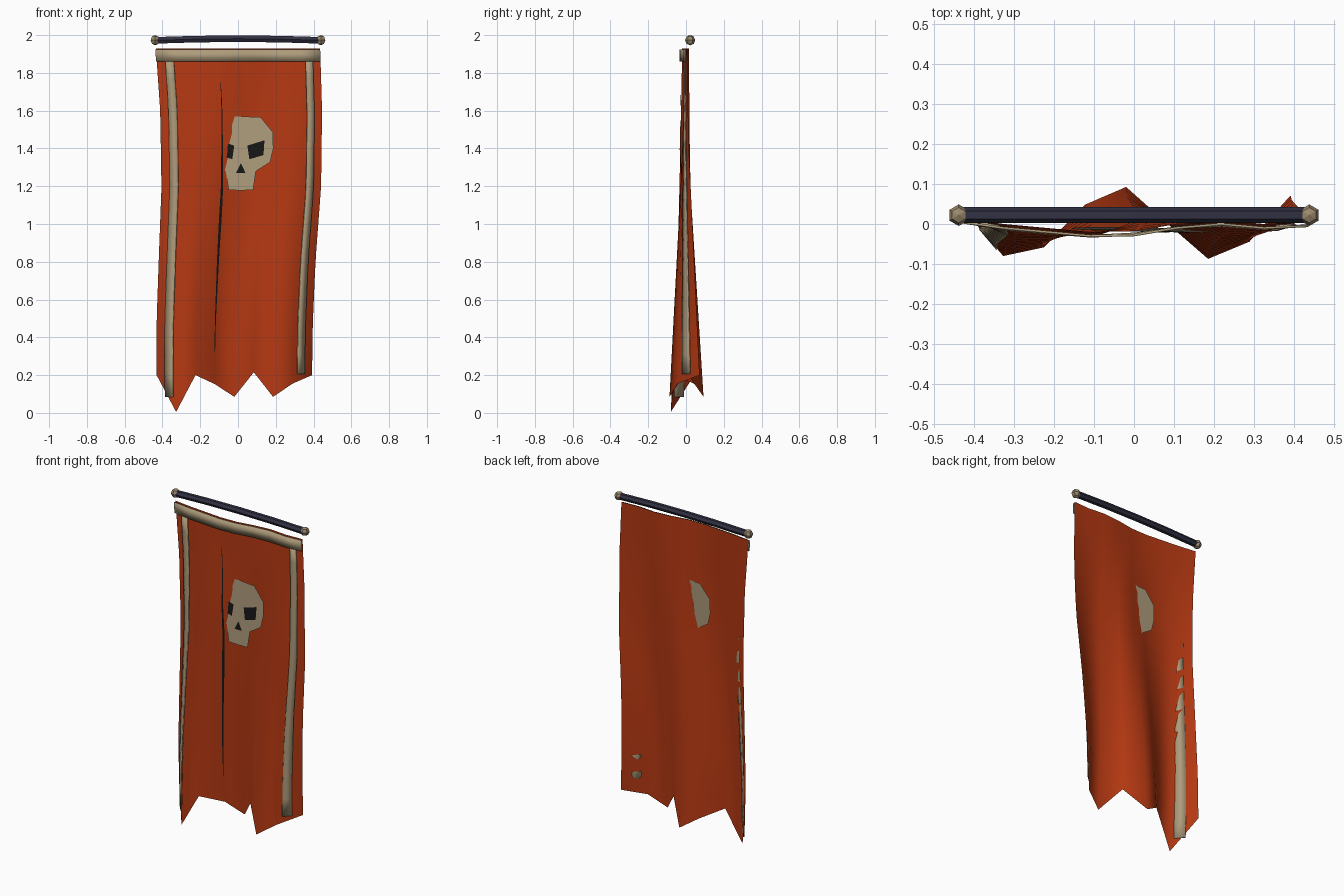
import bpy
import bmesh
from mathutils import Vector

cube = bpy.data.objects.get("Cube")
if cube:
    bpy.data.objects.remove(cube)


def material(name, rgb):
    m = bpy.data.materials.new(name)
    m.use_nodes = True
    m.diffuse_color = (*rgb, 1)
    m.node_tree.nodes["Principled BSDF"].inputs["Base Color"].default_value = (*rgb, 1)
    return m


RED = material("orange red cloth", (0.46, 0.04, 0.006))
BONE = material("bone", (0.42, 0.33, 0.2))
BLACK = material("black", (0.008, 0.008, 0.008))
NAVY = material("dark navy", (0.03, 0.03, 0.055))
TAN = material("tan knob", (0.33, 0.25, 0.15))

TOP = 1.93
# Cloth outline: height, left edge, right edge
EDGES = [(1.93, -.435, .435), (1.6, -.412, .445), (1.2, -.405, .44),
         (.8, -.42, .41), (.45, -.432, .395), (0, -.43, .39)]
# Fold depth across the cloth at three heights
FOLDS = [(1.93, .015, 0, -.01, -.02, -.018, 0, .01, 0, .005),
         (1.4, .02, -.022, -.03, -.03, .01, .015, -.018, -.015, .015),
         (.13, .045, -.075, -.06, .05, .09, 0, -.085, -.045, .075)]
# Height of the torn hem at each column
HEM = [.2, .005, .2, .152, .085, .215, .085, .155, .2]


def blend(rows, z):
    """Interpolate a table keyed by falling height."""
    for a, b in zip(rows, rows[1:]):
        if z >= b[0] or b is rows[-1]:
            t = min(max((a[0] - z) / (a[0] - b[0]), 0), 1.1)
            return [p + (q - p) * t for p, q in zip(a[1:], b[1:])]


def on_cloth(u, z, gap=0):
    """Point on the cloth, u across from left to right."""
    left, right = blend(EDGES, z)
    depth = blend(FOLDS, z)
    c = min(int(max(u, 0) * 8), 7)
    f = u * 8 - c
    y = depth[c] + (depth[c + 1] - depth[c]) * f
    return Vector((left + (right - left) * u, y - gap, z))


def mesh_object(name, verts, faces, mat, smooth=True):
    me = bpy.data.meshes.new(name)
    me.from_pydata(verts, [], faces)
    me.materials.append(mat)
    me.polygons.foreach_set("use_smooth", [smooth] * len(me.polygons))
    ob = bpy.data.objects.new(name, me)
    bpy.context.collection.objects.link(ob)
    return ob


def grid_object(name, rows, mat):
    n = len(rows[0])
    faces = [(r * n + c, (r + 1) * n + c, (r + 1) * n + c + 1, r * n + c + 1)
             for r in range(len(rows) - 1) for c in range(n - 1)]
    return mesh_object(name, [p for row in rows for p in row], faces, mat)


def heights(top, bottom, steps):
    return [top + (bottom - top) * i / steps for i in range(steps + 1)]


# Hanging cloth with torn hem
grid_object("banner_cloth",
            [[on_cloth(c / 8, TOP + (HEM[c] - TOP) * r / 16) for c in range(9)]
             for r in range(17)], RED)

# Sewn trim strips
trims = [
    grid_object("left_edge_trim" if u > .5 else "right_edge_trim",
                [[on_cloth(u, z, .009), on_cloth(u + w, z, .009)]
                 for z in heights(1.88, end, 16)], BONE)
    for u, w, end in ((.052, .052, .085), (.908, .046, .205))]
trims.append(grid_object("top_trim",
                         [[on_cloth(u, z, .013) for u in [-.004] + [c / 8 for c in range(1, 9)]]
                          for z in (1.925, 1.86)], BONE))
for ob in trims:
    mod = ob.modifiers.new("thickness", 'SOLIDIFY')
    mod.thickness = .006
    mod.offset = -1

# Narrow dark tear, tapered at both ends
tear = []
for i, z in enumerate(heights(1.75, .32, 16)):
    half = .007 * (1 - abs(i / 8 - 1)) + .0015
    u = .383 - .008 * i / 16
    tear.append([on_cloth(u - half, z, .004), on_cloth(u + half, z, .004)])
grid_object("cloth_tear", tear, BLACK)

# Skull emblem, two mirrored halves about a centre line
MID = .015


def emblem_point(x, z, gap=0):
    return Vector((x, -.007 - .05 * max(x - MID, 0) - .03 * (1.57 - z) - gap, z))


def plate(name, outlines, mat, gap=0):
    verts, faces = [], []
    for outline in outlines:
        faces.append(range(len(verts), len(verts) + len(outline)))
        verts += [emblem_point(MID + x, z, gap) for x, z in outline]
    return mesh_object(name, verts, faces, mat, False)


def mirrored(half):
    return [half, [(-x, z) for x, z in reversed(half)]]


plate("skull_emblem", mirrored([
    (0, 1.178), (.065, 1.18), (.08, 1.28), (.155, 1.327), (.172, 1.4),
    (.17, 1.485), (.105, 1.565), (0, 1.57)]), BONE)
plate("skull_eyes", mirrored([
    (.045, 1.343), (.12, 1.365), (.125, 1.443), (.035, 1.415)]), BLACK, .003)
plate("skull_nose", mirrored([(0, 1.27), (.025, 1.27), (0, 1.322)]), BLACK, .003)

# Slightly bowed hanging rod
ROD_Y = .022
curve = bpy.data.curves.new("rod_path", 'CURVE')
curve.dimensions = '3D'
curve.bevel_depth = .02
curve.bevel_resolution = 1
curve.use_fill_caps = True
line = curve.splines.new('POLY')
line.points.add(4)
for i, p in enumerate(line.points):
    x = -.44 + .22 * i
    p.co = (x, ROD_Y, 1.981 - .045 * x * x, 1)
line.use_smooth = False
curve.materials.append(NAVY)
rod = bpy.data.objects.new("hanging_rod", curve)
bpy.context.collection.objects.link(rod)

# Faceted end knobs
for side, name in ((-1, "right_knob"), (1, "left_knob")):
    bm = bmesh.new()
    bmesh.ops.create_uvsphere(bm, u_segments=6, v_segments=4, radius=.027)
    me = bpy.data.meshes.new(name)
    bm.to_mesh(me)
    bm.free()
    me.materials.append(TAN)
    knob = bpy.data.objects.new(name, me)
    knob.location = (side * .439, ROD_Y, 1.973)
    bpy.context.collection.objects.link(knob)
